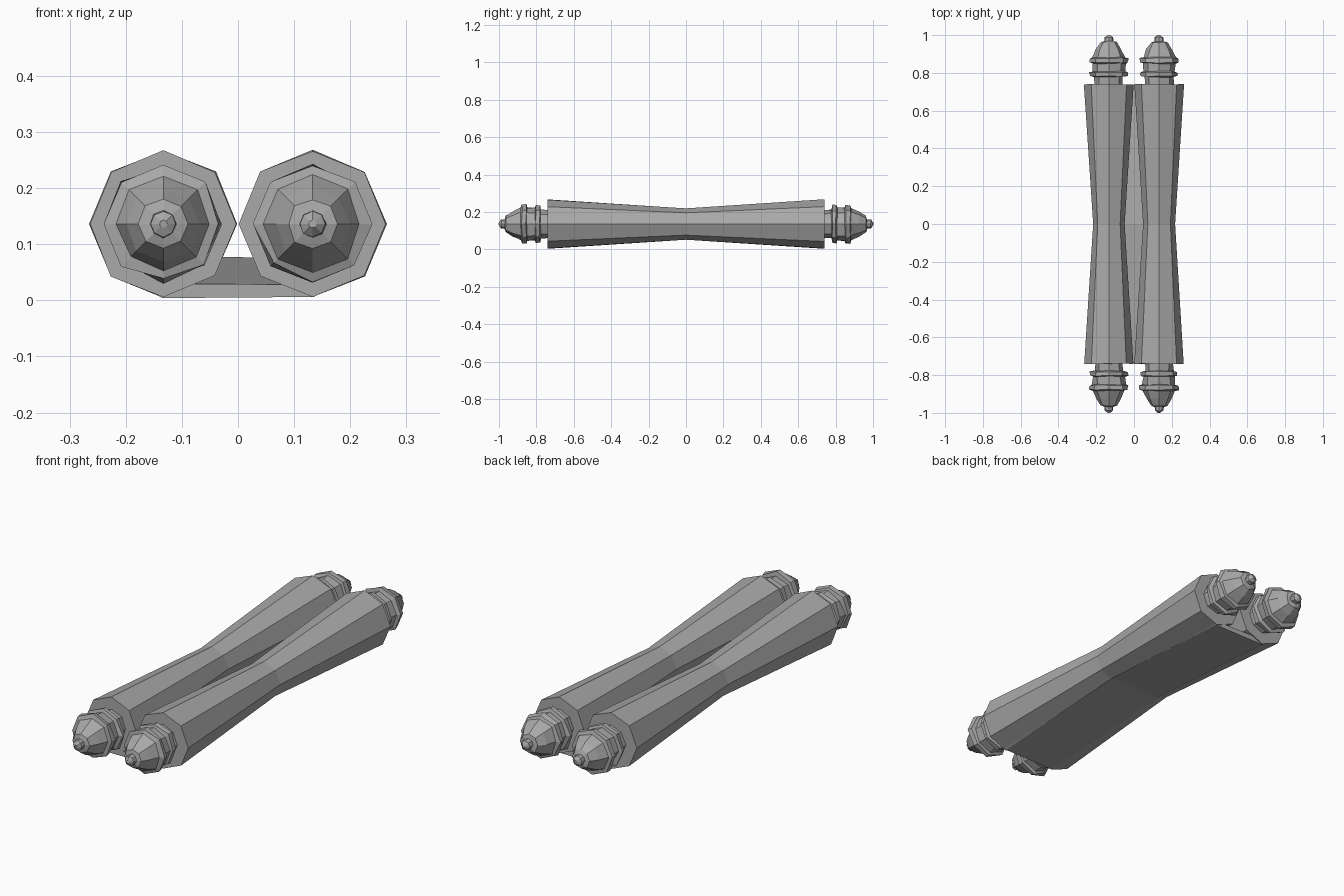
import bpy, bmesh, math, random
from mathutils import Vector

random.seed(4)
cube = bpy.data.objects.get("Cube")
if cube:
    bpy.data.objects.remove(cube, do_unlink=True)

SIDES = 8
ROLL_X = 0.133
AXIS_Z = 0.136

grey = bpy.data.materials.new("plain_grey")
grey.use_nodes = True
grey.diffuse_color = (0.4, 0.4, 0.4, 1)
grey.node_tree.nodes["Principled BSDF"].inputs["Base Color"].default_value = (0.4, 0.4, 0.4, 1)


def finish(name, bm, location=(0, 0, 0)):
    bmesh.ops.recalc_face_normals(bm, faces=bm.faces)
    mesh = bpy.data.meshes.new(name)
    bm.to_mesh(mesh)
    bm.free()
    mesh.materials.append(grey)
    obj = bpy.data.objects.new(name, mesh)
    obj.location = location
    bpy.context.collection.objects.link(obj)
    return obj


def loft(bm, rings):
    """Join rings of points into a closed tube."""
    loops = [[bm.verts.new(p) for p in ring] for ring in rings]
    n = len(loops[0])
    for a, b in zip(loops, loops[1:]):
        for i in range(n):
            j = (i + 1) % n
            bm.faces.new((a[i], a[j], b[j], b[i]))
    bm.faces.new(loops[0])
    bm.faces.new(loops[-1])


def turned(name, profile, location, wobble=0.0):
    """Faceted solid turned around the y axis from (y, radius) pairs."""
    bm = bmesh.new()
    rings = []
    for y, r in profile:
        ring = []
        for i in range(SIDES):
            a = math.tau * i / SIDES
            rr = r * (1 + random.uniform(-wobble, wobble))
            dy = random.uniform(-wobble, wobble) * 0.06
            ring.append(Vector((rr * math.cos(a), y + dy, rr * math.sin(a))))
        rings.append(ring)
    loft(bm, rings)
    return finish(name, bm, location)


# Waisted paper rolls
roll_profile = [(-0.74, 0.131), (0, 0.084), (0.74, 0.131)]
# Turned handle: neck, two collars, domed cap and small tip
handle_profile = [(0.72, 0.075), (0.777, 0.075), (0.782, 0.1), (0.802, 0.1),
                  (0.808, 0.085), (0.85, 0.088), (0.855, 0.103), (0.877, 0.102),
                  (0.882, 0.085), (0.925, 0.067), (0.962, 0.044), (0.968, 0.024),
                  (0.988, 0.023), (0.999, 0.007)]

for side, x in (("left", ROLL_X), ("right", -ROLL_X)):
    turned(side + "_roll", roll_profile, (x, 0, AXIS_Z), 0.012)
    for end, sign in (("front", -1), ("back", 1)):
        turned(f"{side}_{end}_handle", [(sign * y, r) for y, r in handle_profile],
               (x, 0, AXIS_Z), 0.05)

# Sheet of paper joining the rolls underneath, arched up at the waist
bm = bmesh.new()
sections = []
for y, low in ((-0.735, 0.004), (0, 0.052), (0.735, 0.004)):
    sections.append([(-0.18, y, low + 0.026), (-0.135, y, low), (0.135, y, low + 0.002),
                     (0.155, y, low + 0.014), (0.12, y, low + 0.024)])
loft(bm, sections)
finish("joining_sheet", bm)
